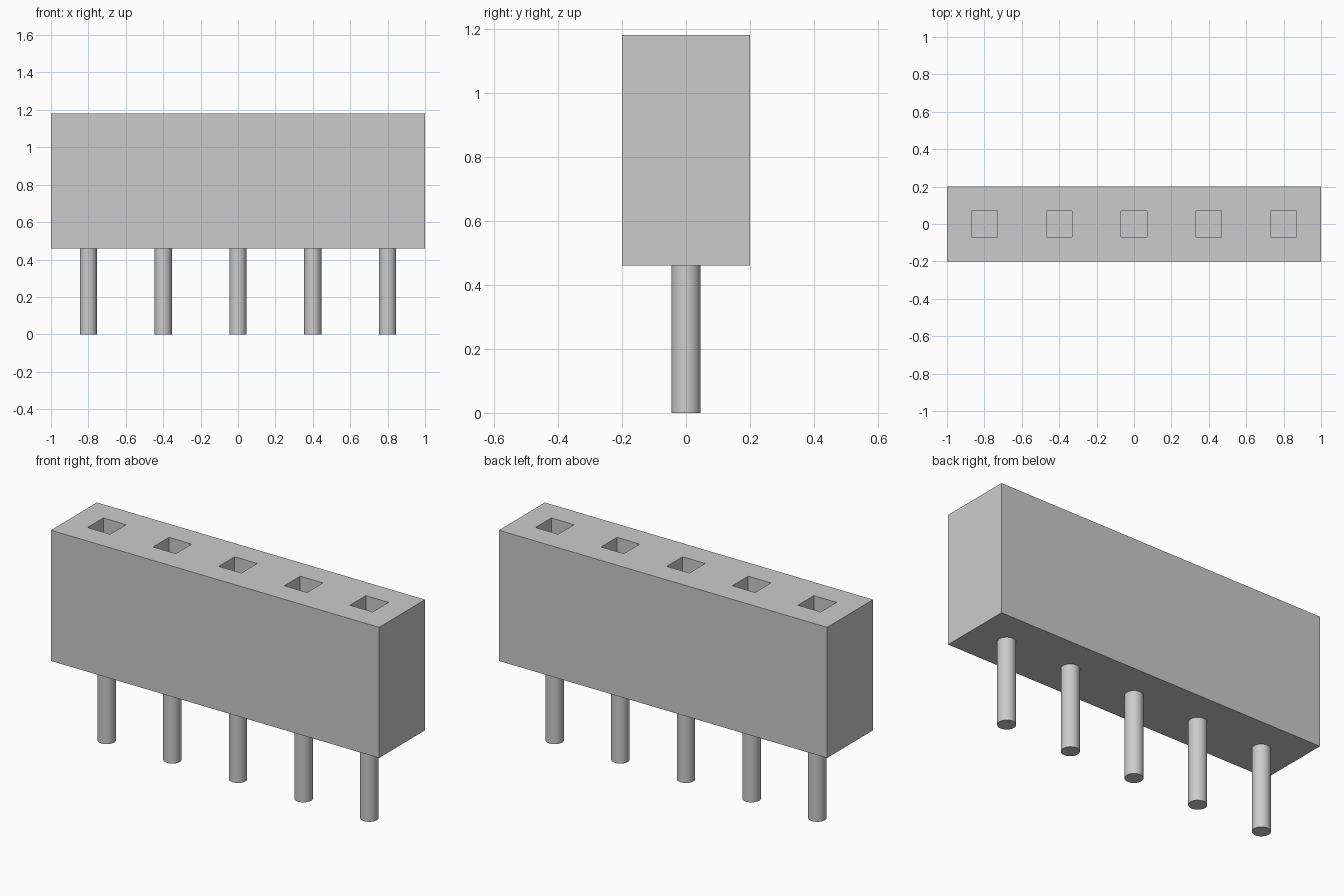
import bpy
import bmesh
from mathutils import Matrix, Vector

old = bpy.data.objects.get("Cube")
if old:
    bpy.data.objects.remove(old, do_unlink=True)

PITCH, COUNT = 0.4, 5
WIDTH, BOTTOM, TOP = 0.4, 0.46, 1.18
HOLE, DEPTH = 0.138, 0.4
PIN_RADIUS = 0.046
centres = [(i - (COUNT - 1) / 2) * PITCH for i in range(COUNT)]

grey = bpy.data.materials.new("light_grey")
grey.use_nodes = True
colour = (0.6, 0.6, 0.6, 1)
grey.diffuse_color = colour
grey.node_tree.nodes["Principled BSDF"].inputs["Base Color"].default_value = colour


def make_object(name, bm):
    mesh = bpy.data.meshes.new(name)
    bm.to_mesh(mesh)
    bm.free()
    mesh.materials.append(grey)
    obj = bpy.data.objects.new(name, mesh)
    bpy.context.collection.objects.link(obj)
    return obj


# Housing: a block whose top is gridded so that the socket squares can be sunk
bm = bmesh.new()
bmesh.ops.create_cube(bm, size=1, matrix=Matrix.Translation((0, 0, (BOTTOM + TOP) / 2))
                      @ Matrix.Diagonal((PITCH * COUNT, WIDTH, TOP - BOTTOM, 1)))


def cut_top(axis, position):
    top = [f for f in bm.faces if f.normal.z > 0.9]
    geom = top + list({e for f in top for e in f.edges})
    bmesh.ops.bisect_plane(bm, geom=geom, plane_co=axis * position, plane_no=axis)


for side in (-HOLE / 2, HOLE / 2):
    cut_top(Vector((0, 1, 0)), side)
    for x in centres:
        cut_top(Vector((1, 0, 0)), x + side)

# Sockets: square wells pushed down into the top
bm.normal_update()
for x in centres:
    floor = [f for f in bm.faces if f.normal.z > 0.9
             and (f.calc_center_median().xy - Vector((x, 0))).length < 0.01]
    result = bmesh.ops.extrude_face_region(bm, geom=floor)
    verts = [g for g in result["geom"] if isinstance(g, bmesh.types.BMVert)]
    bmesh.ops.translate(bm, verts=verts, vec=(0, 0, -DEPTH))
    bmesh.ops.delete(bm, geom=[f for f in floor if f.is_valid], context="FACES_ONLY")
bmesh.ops.recalc_face_normals(bm, faces=bm.faces)
bmesh.ops.dissolve_limit(bm, angle_limit=0.01, verts=bm.verts, edges=bm.edges)
make_object("housing", bm)

# Pins: round legs below the housing
for number, x in enumerate(centres, 1):
    bm = bmesh.new()
    bmesh.ops.create_cone(bm, cap_ends=True, segments=32, radius1=PIN_RADIUS,
                          radius2=PIN_RADIUS, depth=BOTTOM,
                          matrix=Matrix.Translation((x, 0, BOTTOM / 2)))
    pin = make_object(f"pin_{number}", bm)
    bpy.ops.object.select_all(action="DESELECT")
    pin.select_set(True)
    bpy.context.view_layer.objects.active = pin
    bpy.ops.object.shade_smooth_by_angle()
